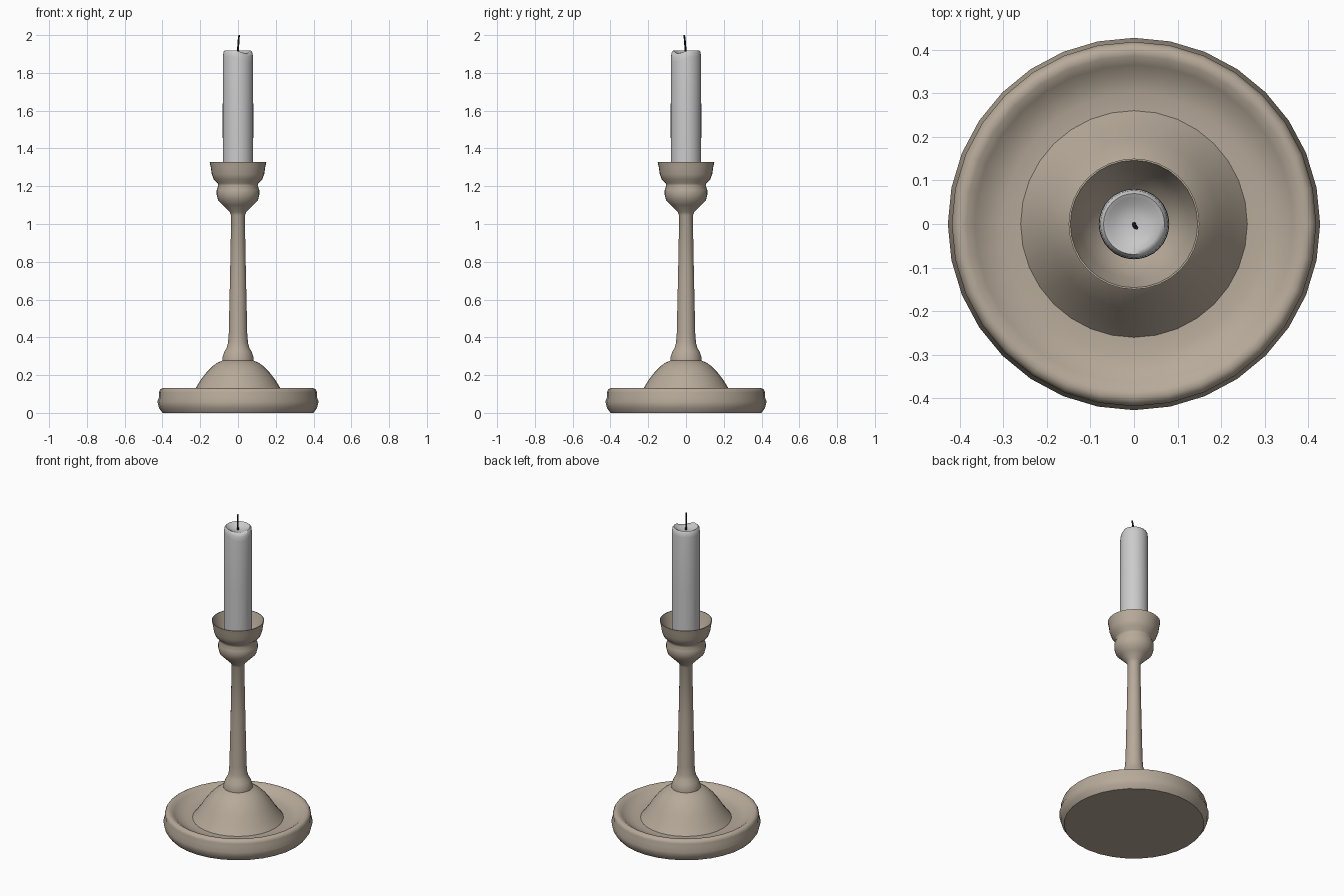
import bpy, bmesh, math
from math import sin, cos, pi

if "Cube" in bpy.data.objects:
    bpy.data.objects.remove(bpy.data.objects["Cube"])


def lathe(name, profile, sides, mat=None, angle=45, shape=None):
    """Spin (radius, z) points round z; radius 0 makes a pole."""
    bm = bmesh.new()
    rings = []
    for r, z in profile:
        n = sides if r > 0 else 1
        ring = []
        for i in range(n):
            a = 2 * pi * i / sides
            co = (r * cos(a), r * sin(a), z)
            ring.append(bm.verts.new(shape(*co) if shape else co))
        rings.append(ring)
    for a, b in zip(rings, rings[1:]):
        for i in range(sides):
            j = (i + 1) % sides
            quad = [a[i % len(a)], a[j % len(a)], b[j % len(b)], b[i % len(b)]]
            bm.faces.new(list(dict.fromkeys(quad)))
    bmesh.ops.recalc_face_normals(bm, faces=bm.faces)
    me = bpy.data.meshes.new(name)
    bm.to_mesh(me)
    bm.free()
    ob = bpy.data.objects.new(name, me)
    bpy.context.collection.objects.link(ob)
    if mat:
        me.materials.append(mat)
    bpy.ops.object.select_all(action='DESELECT')
    bpy.context.view_layer.objects.active = ob
    ob.select_set(True)
    bpy.ops.object.shade_smooth_by_angle(angle=math.radians(angle))
    return ob


def material(name, color):
    m = bpy.data.materials.new(name)
    m.diffuse_color = color
    m.use_nodes = True
    m.node_tree.nodes["Principled BSDF"].inputs["Base Color"].default_value = m.diffuse_color
    return m


tan = material("tan_ceramic", (0.47, 0.40, 0.32, 1))
black = material("wick_black", (0.01, 0.01, 0.015, 1))

# Holder: dished foot, domed centre, tapered stem and open cup
holder = [
    (0, 0), (0.40, 0), (0.418, 0.025), (0.427, 0.06), (0.417, 0.085),
    (0.418, 0.11), (0.412, 0.124), (0.40, 0.131), (0.385, 0.129),
    (0.365, 0.115), (0.34, 0.096), (0.30, 0.086), (0.26, 0.085),
    (0.225, 0.13), (0.195, 0.178), (0.165, 0.217), (0.135, 0.247),
    (0.108, 0.266), (0.083, 0.277), (0.082, 0.295), (0.072, 0.325),
    (0.06, 0.345), (0.053, 0.37), (0.049, 0.42), (0.042, 0.73),
    (0.036, 1.045), (0.044, 1.063), (0.08, 1.10), (0.105, 1.125),
    (0.113, 1.155), (0.113, 1.18), (0.104, 1.203), (0.108, 1.216),
    (0.128, 1.235), (0.139, 1.265), (0.144, 1.30), (0.15, 1.328),
    (0.146, 1.328), (0.125, 1.265), (0.10, 1.215), (0.075, 1.19), (0, 1.19),
]
lathe("candle_holder", holder, 32, tan)


# Candle: cylinder with a rounded lip, shallow pool and melted dip
def melt(x, y, z):
    if z > 1.85:
        d = max(0, (x - y) / math.sqrt(2) - 0.035) / 0.045
        z -= 0.03 * d * d
    return x, y, z


candle = [(0, 1.192), (0.08, 1.192), (0.081, 1.55), (0.08, 1.885), (0.077, 1.91),
          (0.07, 1.919), (0.06, 1.914), (0.045, 1.903), (0.02, 1.897), (0, 1.896)]
lathe("candle", candle, 32, angle=60, shape=melt)


# Wick: thin, gently bent
def bend(x, y, z):
    t = max(0, (z - 1.90) / 0.10)
    return x + 0.006 * t * t, y - 0.009 * t, z


wick = [(0, 1.88), (0.005, 1.88), (0.005, 1.92), (0.005, 1.945),
        (0.005, 1.97), (0.004, 2.0), (0, 2.0)]
lathe("wick", wick, 8, black, shape=bend)
